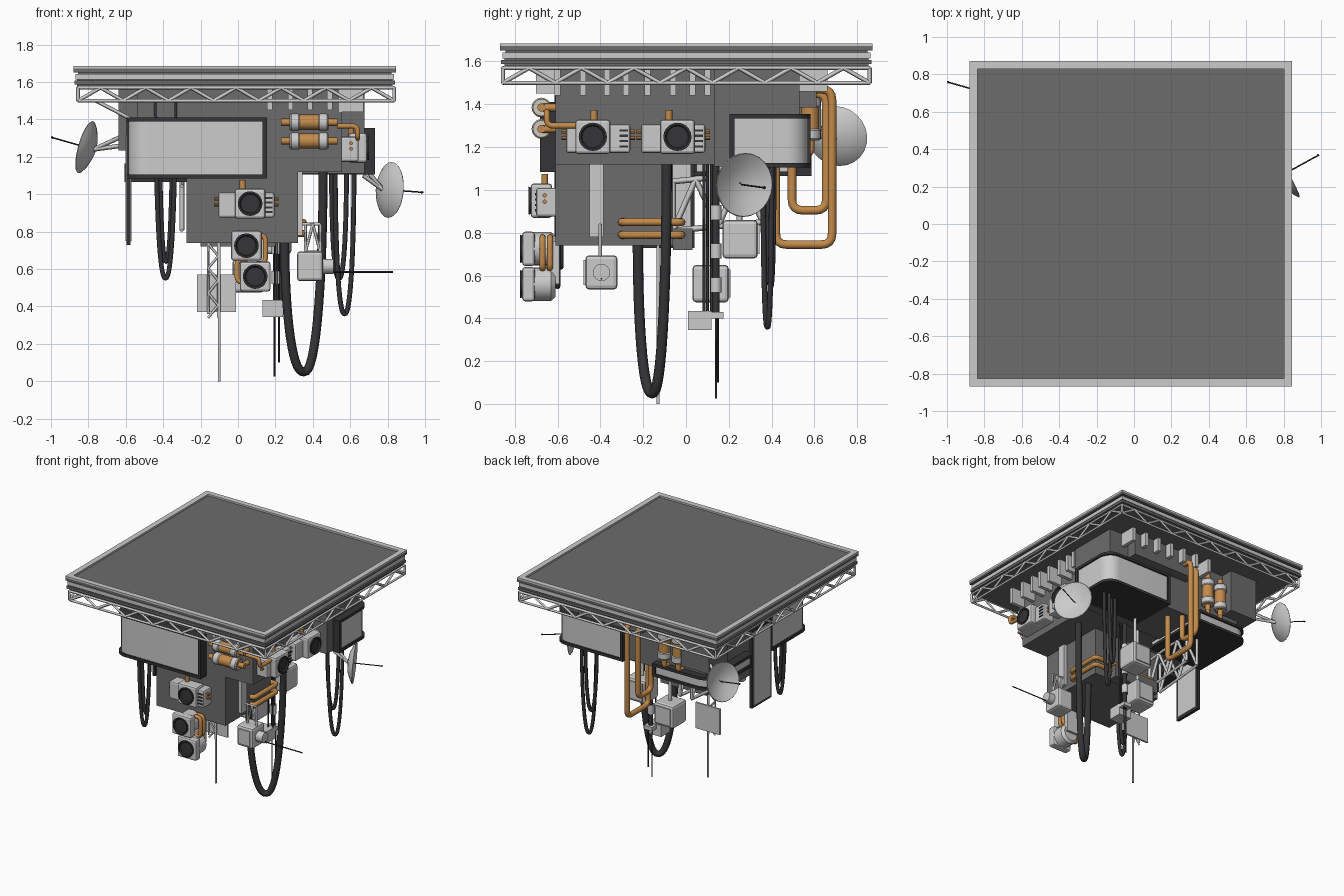
import bpy, bmesh, math
from mathutils import Vector, Matrix

if "Cube" in bpy.data.objects:
    bpy.data.objects.remove(bpy.data.objects["Cube"])

def material(name, c):
    m = bpy.data.materials.new(name)
    m.diffuse_color = (*c, 1)
    m.use_nodes = True
    m.node_tree.nodes["Principled BSDF"].inputs["Base Color"].default_value = m.diffuse_color
    return m
COPPER = material("copper", (0.55, 0.26, 0.07))
DARK = material("dark_rubber", (0.035, 0.035, 0.038))
LIGHT = material("pale_panel", (0.6, 0.6, 0.6))
BODY = material("body_grey", (0.15, 0.15, 0.15))
I4 = Matrix.Identity(4)

def finish(name, bm, mat=None, smooth=False):
    me = bpy.data.meshes.new(name)
    bmesh.ops.recalc_face_normals(bm, faces=bm.faces)
    bm.to_mesh(me)
    bm.free()
    ob = bpy.data.objects.new(name, me)
    bpy.context.collection.objects.link(ob)
    if mat: me.materials.append(mat)
    if smooth:
        bpy.context.view_layer.objects.active = ob
        bpy.ops.object.select_all(action='DESELECT')
        ob.select_set(True)
        bpy.ops.object.shade_smooth_by_angle(angle=math.radians(35))
    return ob

def box(name, x, y, z, mat=None, bev=0, M=I4):
    """Box from (min, max) ranges."""
    bm = bmesh.new()
    bmesh.ops.create_cube(bm, size=1)
    for v in bm.verts:
        v.co = M @ Vector([(r[0] + r[1]) / 2 + c * (r[1] - r[0]) for r, c in zip((x, y, z), v.co)])
    if bev:
        bmesh.ops.bevel(bm, geom=bm.edges[:], offset=bev, segments=2, affect='EDGES', profile=0.5)
    return finish(name, bm, mat)

def lathe(name, prof, base, axis, mat=None, seg=20, M=I4):
    """Revolve (radius, height) points around an axis."""
    q = Vector(axis).to_track_quat('Z', 'Y').to_matrix().to_4x4()
    T = M @ Matrix.Translation(base) @ q
    bm = bmesh.new()
    vs = [bm.verts.new(T @ Vector((r, 0, h))) for r, h in prof]
    es = [bm.edges.new(p) for p in zip(vs, vs[1:])]
    R = T.to_3x3() @ Vector((0, 0, 1))
    bmesh.ops.spin(bm, geom=vs + es, cent=T.translation, axis=R, angle=2 * math.pi, steps=seg)
    bmesh.ops.remove_doubles(bm, verts=bm.verts, dist=1e-5)
    return finish(name, bm, mat, True)

def cyl(name, p0, p1, r, mat=None, seg=16, M=I4):
    d = Vector(p1) - Vector(p0)
    return lathe(name, [(0, 0), (r, 0), (r, d.length), (0, d.length)], p0, d, mat, seg, M)

def tubes(name, paths, r, mat=None, res=0):
    """Bars or pipes along several polylines."""
    cu = bpy.data.curves.new(name, 'CURVE')
    cu.dimensions, cu.bevel_depth, cu.bevel_resolution, cu.use_fill_caps = '3D', r, res, True
    for p in paths:
        s = cu.splines.new('POLY')
        s.points.add(len(p) - 1)
        for a, b in zip(s.points, p): a.co = (*b, 1)
    if mat: cu.materials.append(mat)
    ob = bpy.data.objects.new(name, cu)
    bpy.context.collection.objects.link(ob)
    bpy.ops.object.select_all(action='DESELECT')
    ob.select_set(True)
    bpy.context.view_layer.objects.active = ob
    bpy.ops.object.convert(target='MESH')
    if res: bpy.ops.object.shade_smooth_by_angle(angle=math.radians(40))

def fillet(pts, r=0.05):
    pts = [Vector(p) for p in pts]
    out = [pts[0]]
    for a, b, c in zip(pts, pts[1:], pts[2:]):
        s, e = b + (a - b).normalized() * r, b + (c - b).normalized() * r
        out += [s * (1 - t) ** 2 + b * 2 * t * (1 - t) + e * t * t for t in (0, .25, .5, .75, 1)]
    return out + [pts[-1]]

def sag(a, low, b, n=28):
    """Hanging loop: steep sides, round bottom."""
    a, b = Vector(a), Vector(b)
    out = []
    for i in range(n + 1):
        u = math.cos(math.pi * (1 - i / n))
        p = a.lerp(b, (1 + u) / 2)
        top = a.z if u < 0 else b.z
        p.z = low + (top - low) * (1 - math.sqrt(max(0, 1 - abs(u) ** 2.3)))
        out.append(p)
    return out

def truss(a, b, h, n):
    a, b, up = Vector(a), Vector(b), Vector((0, 0, h))
    zig = [a.lerp(b, i / n) + (up if i % 2 else up * 0) for i in range(n + 1)]
    return [[a, b], [a + up, b + up], [a, a + up], [b, b + up]] + [list(p) for p in zip(zig, zig[1:])]

# Roof: stacked layers with a raised rim, edge truss
X0, X1, Y0, Y1 = -0.88, 0.845, -0.868, 0.872
for i, (d, z0, z1) in enumerate([(.02, 1.567, 1.588), (.005, 1.588, 1.607), (.02, 1.607, 1.614),
                                 (.01, 1.614, 1.643), (.025, 1.643, 1.652), (0, 1.652, 1.672)]):
    box(f"roof_layer_{i}", (X0 + d, X1 - d), (Y0 + d, Y1 - d), (z0, z1), None if i == 3 else BODY)
w = .042
for n, x, y in (("left", (X0, X0 + w), (Y0, Y1)), ("right", (X1 - w, X1), (Y0, Y1)),
                ("front", (X0 + w, X1 - w), (Y0, Y0 + w)), ("back", (X0 + w, X1 - w), (Y1 - w, Y1))):
    box("roof_rim_" + n, x, y, (1.672, 1.685))
c = [(-.855, -.855), (.835, -.855), (.835, .858), (-.855, .858)]
tubes("roof_edge_truss", sum([truss((*c[i], 1.5), (*c[(i + 1) % 4], 1.5), .07, 14) for i in range(4)], []), .01)
tubes("roof_braces", [[(sx, y, 1.5), (wx, y, 1.38)] for y in (-.45, 0, .4) for sx, wx in ((-.76, -.53),)]
      + [[(-.855, y, 1.5), (-.53, y, 1.5)] for y in (-.45, 0, .4)], .01)

# Main body blocks
box("upper_body_front", (-.54, .555), (-.61, .13), (1.12, 1.57), BODY)
box("upper_body_back", (-.54, .675), (.13, .53), (1.11, 1.57), BODY)
box("lower_body", (-.275, .32), (-.61, -.06), (.74, 1.13), BODY)
box("lower_back_box", (-.2, .2), (-.06, .03), (.72, .82), BODY)
box("back_left_box", (-.64, -.4), (.4, .63), (1.235, 1.57), BODY)
box("back_duct", (-.05, .5), (.5, .61), (1.385, 1.57), BODY)
for i, y in enumerate([-.6, -.48, -.37, -.28, -.18, -.06, .03, .1]):
    box(f"right_fin_{i}", (.54, .67), (y - .014, y + .014), (1.44, 1.57))
for i, x in enumerate([.17, .28, .385, .49]):
    box(f"front_fin_{i}", (x - .014, x + .014), (-.7, -.6), (1.45, 1.57))
for i in range(7):
    x = .55 - i * .12
    box(f"back_fin_{i}", (x - .014, x + .014), (.52, .66), (1.46, 1.57))

# Curved corner screens
def slab(name, x, y, z, sx, sy, r, mat, d=0):
    """Slab with one rounded vertical edge at the (sx, sy) corner."""
    x, y = (x[0] - d, x[1] + d), (y[0] - d, y[1] + d)
    cx, cy = x[sx > 0], y[sy > 0]
    arc = [(cx - sx * r * (1 - math.cos(t)), cy - sy * r * (1 - math.sin(t)))
           for t in [k * math.pi / 16 for k in range(9)]]
    pts = [(cx, y[sy < 0])] + arc + [(x[sx < 0], cy), (x[sx < 0], y[sy < 0])]
    bm = bmesh.new()
    f = bm.faces.new([bm.verts.new((*p, z[0])) for p in pts])
    e = bmesh.ops.extrude_face_region(bm, geom=[f])
    bmesh.ops.translate(bm, verts=[v for v in e['geom'] if isinstance(v, bmesh.types.BMVert)], vec=(0, 0, z[1] - z[0]))
    finish(name, bm, mat, True)

def screen(name, x, y, z, sx, sy, r=.1):
    slab(name + "_panel", x, y, z, sx, sy, r, LIGHT)
    slab(name + "_rim_low", x, y, (z[0] - .015, z[0] + .006), sx, sy, r, DARK, .012)
    slab(name + "_rim_top", x, y, (z[1] - .006, z[1] + .015), sx, sy, r, DARK, .012)
    cx, cy = x[sx > 0], y[sy > 0]
    ex, ey = x[sx < 0], y[sy < 0]
    box(name + "_end_a", (ex - .012, ex + .012), sorted((cy + sy * .012, cy - sy * .1)), z, DARK)
    box(name + "_end_b", sorted((cx + sx * .012, cx - sx * .05)), (ey - .012, ey + .012), z, DARK)
screen("front_left_screen", (-.585, .143), (-.67, -.2), (1.1, 1.395), -1, -1)
screen("back_right_screen", (.15, .72), (.215, .57), (1.12, 1.34), 1, 1)
screen("back_left_low_screen", (-.595, -.13), (.05, .575), (1.08, 1.15), -1, 1)
box("left_banner_frame", (-.597, -.575), (-.2, .04), (.73, 1.34), DARK)
box("left_banner_face", (-.602, -.57), (-.18, .02), (.75, 1.32))

# Fan units
def fan_unit(name, loc, rot=0, wide=True, off=0, d=.135):
    M = Matrix.Translation(loc) @ Matrix.Rotation(rot, 4, 'Z')
    if wide:
        box(name + "_case", (-.15, .15), (-.09, .01), (-.075, .06), None, .012, M)
        for k in range(4):
            box(f"{name}_vent_{k}", (.1, .14), (-.096, -.08), (-.05 + k * .025, -.04 + k * .025), DARK, 0, M)
        for z in (-.005, .025):
            cyl(name + "_side_stub", (-.172, -.05, z), (.172, -.05, z), .01, COPPER, 10, M)
        cyl(name + "_top_stub", (-.02, -.05, .05), (-.02, -.05, .125), .016, COPPER, 12, M)
    else:
        lathe(name + "_drum", [(0, 0), (.06, 0), (.078, .02), (.078, d - .03)], (off, 0, 0), (0, -1, 0), LIGHT, 16, M)
    box(name + "_fan_case", (off - .082, off + .082), (-d, -d + (.1 if wide else .06)), (-.08, .08), None, .014, M)
    lathe(name + "_fan", [(.062, 0), (.066, .012), (.056, .012), (.05, .003), (0, .003)],
          (off, -d + .001, 0), (0, -1, 0), DARK, 20, M)
fan_unit("right_fan_front", (.555, -.41, 1.248), math.pi / 2, True, -.025)
fan_unit("right_fan_back", (.555, -.06, 1.248), math.pi / 2, True, .02)
fan_unit("front_fan_top", (.045, -.61, .95), 0, True, .02, .115)
fan_unit("front_fan_mid", (.045, -.61, .725), 0, False, 0, .155)
fan_unit("front_fan_low", (.092, -.61, .56), 0, False, 0, .155)
box("low_fan_hanger", (.04, .14), (-.63, -.59), (.56, .76))
tubes("fan_link_pipes", [fillet([(.1, y, .78), (.147, y, .78), (.147, y, .63), (.1, y, .63)], .03) for y in (-.67, -.635)]
      + [fillet([(.05, -.66, .65), (-.005, -.66, .65), (-.005, -.66, .53), (.05, -.66, .53)], .03)]
      + [fillet([(.53, -.65, 1.365), (.64, -.65, 1.365), (.64, -.65, 1.3), (.64, -.5, 1.3)], .03)], .014, COPPER, 3)

# Canisters
def canister(name, a, b, r):
    a, b = Vector(a), Vector(b)
    cyl(name + "_core", a, b, r * .88, COPPER)
    cyl(name + "_stub", a - (b - a) * .22, b + (b - a) * .22, r * .42, COPPER, 12)
    for n, t0, t1 in (("cap_a", 0, .28), ("cap_b", .72, 1)):
        p, L = a.lerp(b, t0), (b - a).length * .28
        lathe(f"{name}_{n}", [(0, 0), (r * .8, 0), (r, .01), (r, L - .01), (r * .8, L), (0, L)], p, b - a)
for i, z in enumerate((1.385, 1.285)):
    canister(f"front_canister_{i}", (.275, -.675, z), (.485, -.675, z), .046)
    for x in (.25, .51):
        cyl("canister_elbow", (x, -.675, z), (x, -.6, z), .018, COPPER, 12)
for i, x in enumerate((-.22, -.34)):
    canister(f"back_canister_{i}", (x, .58, 1.23), (x, .58, 1.44), .048)
tubes("canister_outlets", [fillet([(x, .58, 1.22), (x, .58, 1.16), (x, .5, 1.16)], .03) for x in (-.22, -.34)], .018, COPPER, 3)

# Large copper pipes
tubes("back_pipes", [fillet([(.03, .5, 1.47), (.03, .682, 1.47), (.03, .682, .745), (.03, .42, .745), (.03, .42, 1.12)], .05),
                     fillet([(-.045, .5, 1.45), (-.045, .655, 1.45), (-.045, .655, .905), (-.045, .495, .905), (-.045, .495, 1.12)], .05)],
      .02, COPPER, 4)
tubes("lower_wrap_pipes", [fillet([(.3, -.3, z), (.35, -.3, z), (.35, -.02, z), (-.2, -.02, z), (-.2, -.08, z)], .025)
                           for z in (.85, .79)], .018, COPPER, 4)

# Dishes
def dish(name, c, tip, mount, r):
    c, tip = Vector(c), Vector(tip)
    ax = (tip - c).normalized()
    lathe(name, [(0, 0), (r * .5, .012), (r * .85, .034), (r, .05), (r * .98, .054), (r * .5, .02), (0, .008)],
          c - ax * .025, ax, None, 24)
    tubes(name + "_feed", [[c, tip]], .004, DARK)
    lathe(name + "_feed_tip", [(0, -.008), (.008, 0), (0, .008)], tip - ax * .008, ax, DARK, 8)
    tubes(name + "_arm", [[c - ax * .02, mount], [c - ax * .02, Vector(mount) + Vector((0, 0, -.05))]], .012)
dish("left_dish", (-.79, .7, 1.245), (-1, .76, 1.305), (-.62, .6, 1.31), .145)
dish("right_dish", (.79, .26, 1.025), (.99, .37, 1.01), (.67, .22, 1.15), .15)

# Hanging cables
tubes("thick_cable", [sag((.25, -.225, .76), .05, (.455, -.09, 1.13))], .024, DARK, 4)
tubes("thin_cables", [sag((-.44, -.6, 1.5), .55, (-.335, -.6, 1.5)), sag((-.42, -.585, 1.5), .64, (-.35, -.585, 1.5)),
                      sag((.52, .36, 1.13), .36, (.62, .4, 1.13)), sag((.5, .38, 1.13), .55, (.58, .41, 1.13))], .013, DARK, 3)
tubes("drop_wires", [[(x, y, 1.13), (x, y, .42)] for x, y in ((.2, .085), (.23, .1), (.21, .12))], .007, DARK)
cyl("back_mast", (.205, .14, .4), (.205, .14, 1.13), .017, DARK)
for z in (.52, .68, .86):
    cyl("mast_collar", (.205, .14, z), (.205, .14, z + .07), .025)
tubes("mast_antennas", [[(.195, .14, .42), (.195, .14, .025)], [(.22, .15, .42), (.22, .15, .1)]], .005, DARK)
box("mast_foot_box", (.13, .24), (.01, .12), (.345, .435))
box("mast_foot_clip", (.17, .24), (.11, .175), (.4, .43))

# Boxes and lamps below
def lamp(name, x, y, z, face):
    box(name + "_case", x, y, z, None, .018)
    q = [list(x), list(y), list(z)]
    k, s = face
    for j in range(3):
        if j != k: q[j] = [q[j][0] + .022, q[j][1] - .022]
    q[k] = sorted((q[k][s], q[k][s] + (.008 if s else -.008)))
    box(name + "_glass", *q, LIGHT)
lamp("right_lamp", (.315, .455), (-.47, -.32), (.535, .695), (1, 0))
cyl("right_lamp_neck", (.45, -.395, .615), (.51, -.395, .615), .04)
tubes("right_lamp_antenna", [[(.5, -.395, .585), (.83, -.395, .585)]], .005, DARK)
box("right_lamp_strip", (.31, .345), (-.45, -.385), (.78, 1.13))
tubes("right_lamp_lattice", truss((.36, -.4, .69), (.44, -.4, .69), .15, 2) + [[(.33, -.4, .84), (.44, -.4, .84)]], .008)
lamp("back_lamp_low", (-.03, .14), (.03, .2), (.475, .65), (1, 1))
lamp("back_lamp_high", (.115, .285), (.17, .335), (.68, .86), (1, 1))
tubes("back_lamp_arms", [[(.06, .11, .64), (.06, .11, 1.13)], [(.2, .25, .85), (.2, .25, 1.13)]], .015)

# Sign panel on the central pole, lattice supports
cyl("centre_pole", (-.1, -.13, 0), (-.1, -.13, .76), .007)
box("pole_sign", (-.22, -.01), (-.115, -.1), (.37, .57))
zs = [.34 + .066 * i for i in range(7)]
tubes("pole_lattice", [[(-.16, -.13, .36), (-.16, -.13, .75)], [(-.105, -.13, .34), (-.105, -.13, .75)]]
      + [[(-.105 if i % 2 else -.16, -.13, zs[i]), (-.16 if i % 2 else -.105, -.13, zs[i + 1])] for i in range(6)], .007)
tubes("under_truss", [p for x in (-.3, -.2) for p in truss((x, -.06, .81), (x, .36, .85), .23, 4)], .014)
